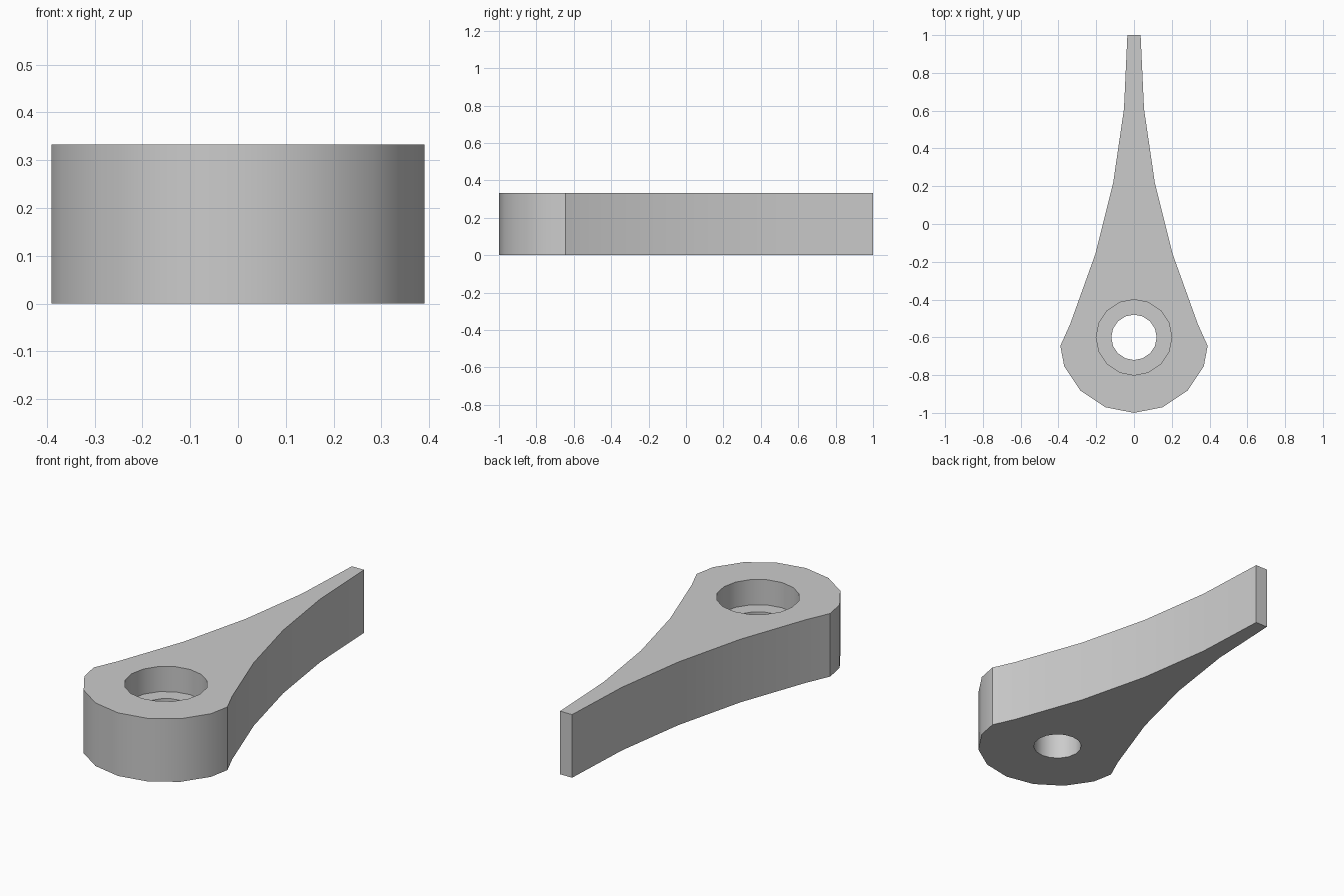
import bpy, bmesh
from math import sin, cos, radians

cube = bpy.data.objects.get("Cube")
if cube:
    bpy.data.objects.remove(cube, do_unlink=True)

HEIGHT = 0.333
HUB_Y = -0.6
SIDES = 16

grey = bpy.data.materials.new("plain_grey")
grey.use_nodes = True
grey.diffuse_color = (0.6, 0.6, 0.6, 1)
grey.node_tree.nodes["Principled BSDF"].inputs["Base Color"].default_value = grey.diffuse_color


def prism(name, outline, z0, z1):
    """Extrude a flat outline from z0 up to z1."""
    bm = bmesh.new()
    face = bm.faces.new([bm.verts.new((x, y, z0)) for x, y in outline])
    top = bmesh.ops.extrude_face_region(bm, geom=[face])["geom"]
    bmesh.ops.translate(bm, vec=(0, 0, z1 - z0),
                        verts=[v for v in top if isinstance(v, bmesh.types.BMVert)])
    bmesh.ops.recalc_face_normals(bm, faces=bm.faces)
    mesh = bpy.data.meshes.new(name)
    bm.to_mesh(mesh)
    bm.free()
    mesh.materials.append(grey)
    obj = bpy.data.objects.new(name, mesh)
    bpy.context.collection.objects.link(obj)
    return obj


def ring(radius):
    steps = [radians(360 * i / SIDES) for i in range(SIDES)]
    return [(radius * sin(a), HUB_Y - radius * cos(a)) for a in steps]


# Half outline: round hub, then the concave flank running to the blunt tip
half = ring(0.4)[:4] + [(0.39, -0.645), (0.338, -0.53), (0.205, -0.16),
                        (0.11, 0.22), (0.053, 0.61), (0.035, 1.0)]
outline = half + [(-x, y) for x, y in reversed(half[1:])]
lever = prism("lever_body", outline, 0, HEIGHT)

# Counterbore from above and a smaller through hole
cutters = [prism("counterbore_cutter", ring(0.2), 0.2, HEIGHT + 0.1),
           prism("hole_cutter", ring(0.12), -0.1, HEIGHT + 0.2)]
bpy.context.view_layer.objects.active = lever
for cutter in cutters:
    cutter.hide_render = True
    mod = lever.modifiers.new("cut", 'BOOLEAN')
    mod.operation = 'DIFFERENCE'
    mod.solver = 'EXACT'
    mod.object = cutter
    bpy.ops.object.modifier_apply(modifier=mod.name)
    bpy.data.objects.remove(cutter, do_unlink=True)

# Smooth walls with crisp rims
bpy.ops.object.select_all(action='DESELECT')
lever.select_set(True)
bpy.ops.object.shade_smooth_by_angle(angle=radians(30))
